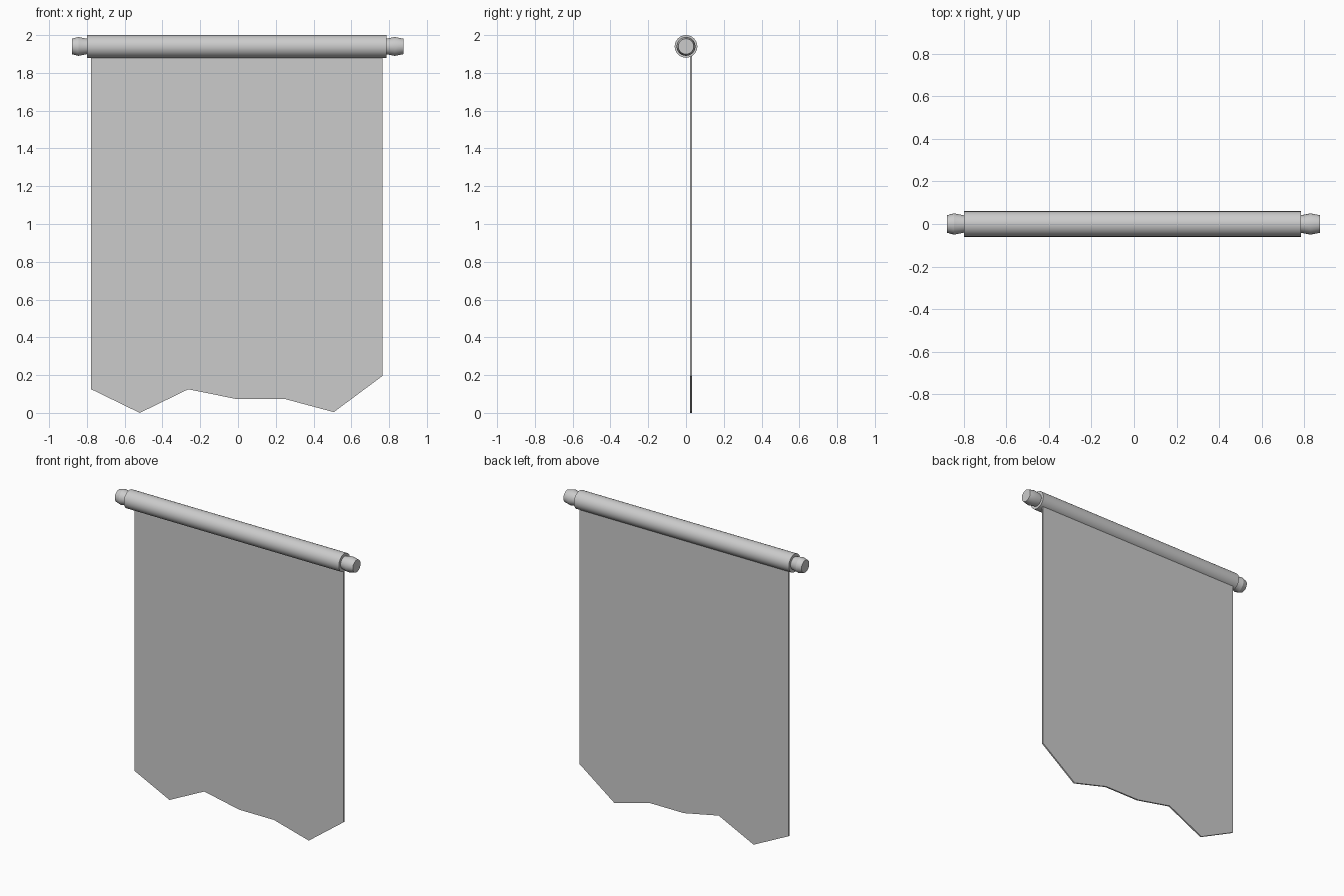
import bpy, bmesh, math

if "Cube" in bpy.data.objects:
    bpy.data.objects.remove(bpy.data.objects["Cube"])

AXIS_Z = 1.94


def make_object(name, bm, smooth=False):
    bmesh.ops.recalc_face_normals(bm, faces=bm.faces)
    mesh = bpy.data.meshes.new(name)
    bm.to_mesh(mesh)
    bm.free()
    obj = bpy.data.objects.new(name, mesh)
    bpy.context.collection.objects.link(obj)
    if smooth:
        bpy.ops.object.select_all(action='DESELECT')
        obj.select_set(True)
        bpy.context.view_layer.objects.active = obj
        bpy.ops.object.shade_smooth_by_angle(angle=math.radians(25))
    return obj


def turned(name, profile, sides):
    """Capped solid of revolution about the rod axis, from (x, radius) pairs."""
    bm = bmesh.new()
    rings = []
    for x, r in profile:
        angles = [2 * math.pi * i / sides for i in range(sides)]
        rings.append([bm.verts.new((x, r * math.cos(a), AXIS_Z + r * math.sin(a)))
                      for a in angles])
    for a, b in zip(rings, rings[1:]):
        for i in range(sides):
            j = (i + 1) % sides
            bm.faces.new((a[i], a[j], b[j], b[i]))
    bm.faces.new(rings[0])
    bm.faces.new(rings[-1])
    return make_object(name, bm, smooth=True)


# Hanging rod
turned("rod", [(-0.80, 0.06), (0.785, 0.06)], 32)

# Barrel-shaped end knobs
for name, inner, side in (("left_knob", -0.80, -1), ("right_knob", 0.785, 1)):
    turned(name, [(inner - 0.02 * side, 0.041), (inner, 0.041),
                  (inner + 0.045 * side, 0.05), (inner + 0.09 * side if side > 0 else -0.88, 0.041)], 24)

# Cloth with a ragged lower edge
hem = [0.125, 0.0, 0.125, 0.073, 0.073, 0.004, 0.195]
left, right, top = -0.777, 0.764, 1.90
step = (right - left) / (len(hem) - 1)
bm = bmesh.new()
low = [bm.verts.new((left + i * step, 0.021, z)) for i, z in enumerate(hem)]
high = [bm.verts.new((left + i * step, 0.021, top)) for i in range(len(hem))]
for i in range(len(hem) - 1):
    bm.faces.new((low[i], low[i + 1], high[i + 1], high[i]))
front = bm.faces[:]
ext = bmesh.ops.extrude_face_region(bm, geom=front, use_keep_orig=True)
moved = [g for g in ext["geom"] if isinstance(g, bmesh.types.BMVert)]
bmesh.ops.translate(bm, verts=moved, vec=(0, 0.01, 0))
make_object("cloth", bm)
